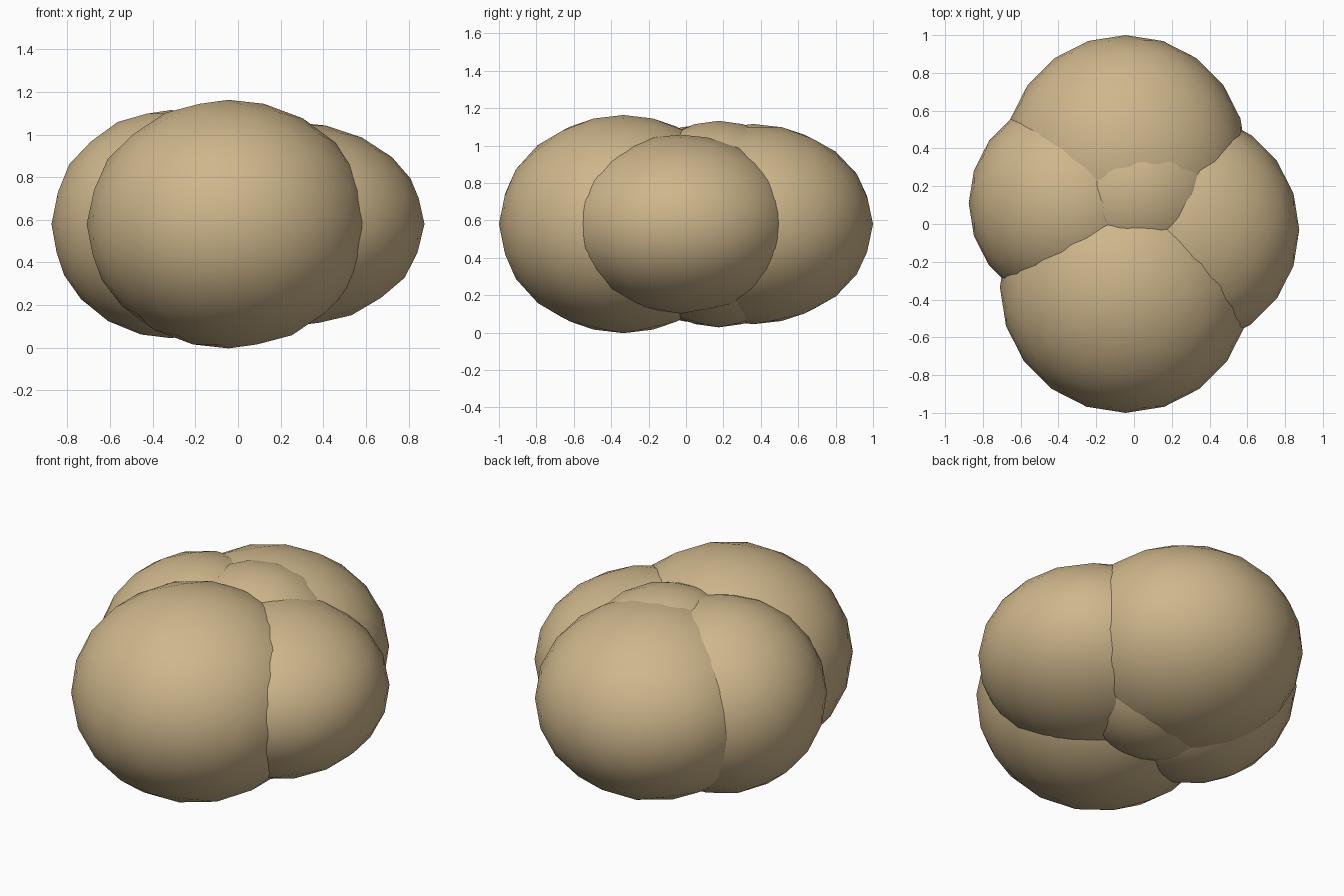
import bpy

if "Cube" in bpy.data.objects:
    bpy.data.objects.remove(bpy.data.objects["Cube"])

tan = bpy.data.materials.new("warm tan")
tan.diffuse_color = (0.62, 0.47, 0.26, 1.0)
tan.use_nodes = True
tan.node_tree.nodes["Principled BSDF"].inputs["Base Color"].default_value = tan.diffuse_color

MID_Z = 0.58


def lobe(name, x, y, radius, half_height):
    """Flattened, smooth-shaded icosphere lobe centred at mid height."""
    bpy.ops.mesh.primitive_ico_sphere_add(subdivisions=3, radius=1.0,
                                          location=(x, y, MID_Z))
    ob = bpy.context.object
    ob.name = name
    ob.scale = (radius, radius, half_height)
    bpy.ops.object.transform_apply(location=False, rotation=False, scale=True)
    bpy.ops.object.shade_smooth()
    ob.data.materials.append(tan)
    return ob


# Four outer lobes around a core
lobe("front_lobe", -0.045, -0.335, 0.665, 0.583)
lobe("back_lobe", -0.045, 0.36, 0.64, 0.535)
lobe("left_lobe", -0.315, 0.11, 0.56, 0.535)
lobe("right_lobe", 0.255, -0.03, 0.62, 0.478)
lobe("core_lobe", 0.0, 0.175, 0.54, 0.552)
